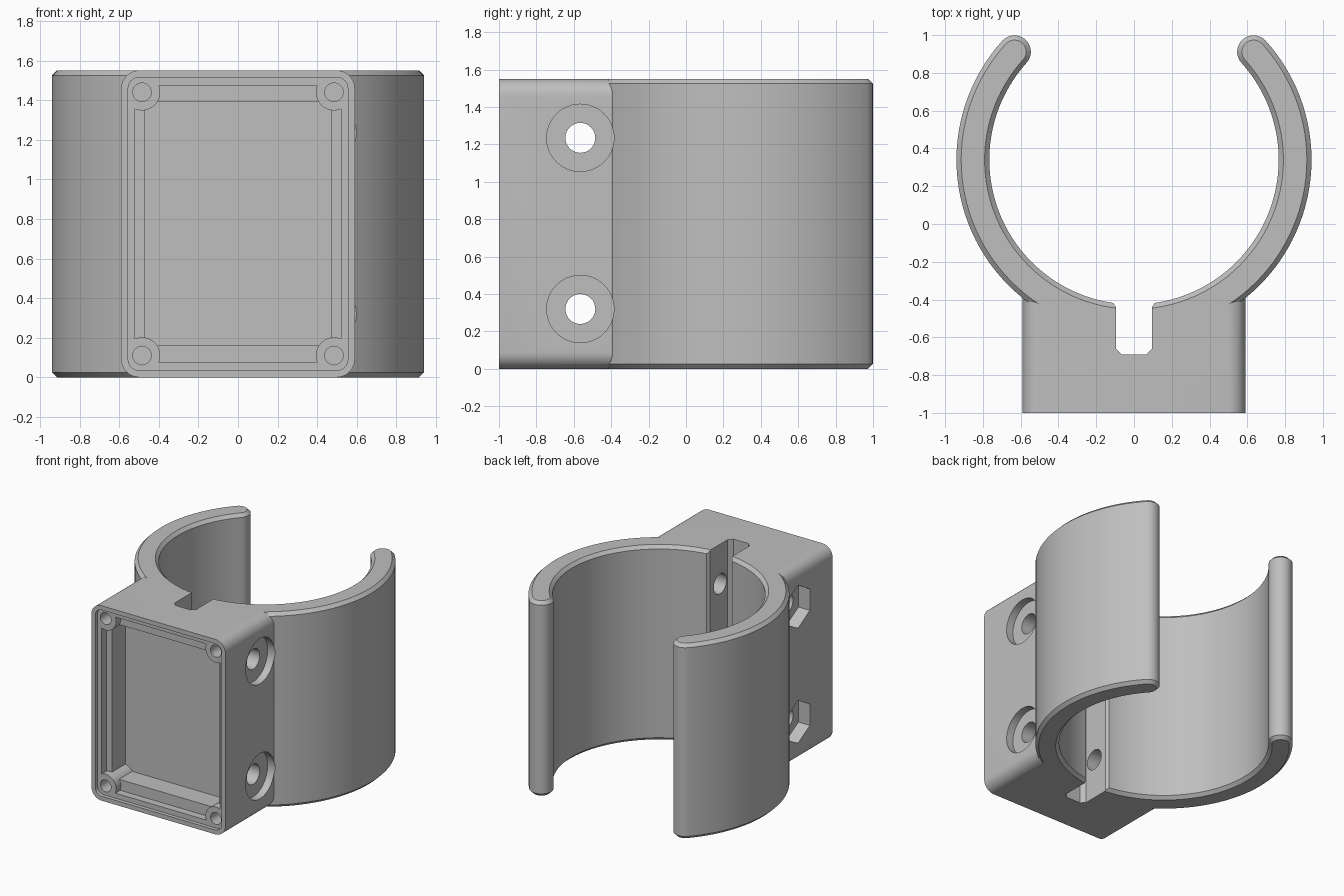
import bpy, bmesh, math
from mathutils import Vector

if "Cube" in bpy.data.objects:
    bpy.data.objects.remove(bpy.data.objects["Cube"])

H = 1.55                      # overall height
CY, R_MID, R_HALF = 0.34, 0.853, 0.087   # clip centre, mid radius, half wall
GAP = math.radians(42.1)      # angle where each arm ends
CH = 0.025                    # edge chamfer

grey = bpy.data.materials.new("light_grey")
grey.diffuse_color = (0.52, 0.52, 0.52, 1)
grey.use_nodes = True
grey.node_tree.nodes["Principled BSDF"].inputs["Base Color"].default_value = grey.diffuse_color


def loft(name, rings):
    """Closed solid through matching rings of points."""
    bm = bmesh.new()
    rows = [[bm.verts.new(p) for p in ring] for ring in rings]
    n = len(rows[0])
    for a, b in zip(rows, rows[1:]):
        for i in range(n):
            j = (i + 1) % n
            bm.faces.new((a[i], a[j], b[j], b[i]))
    bm.faces.new(rows[0][::-1])
    bm.faces.new(rows[-1])
    bmesh.ops.recalc_face_normals(bm, faces=bm.faces)
    me = bpy.data.meshes.new(name)
    bm.to_mesh(me)
    bm.free()
    ob = bpy.data.objects.new(name, me)
    bpy.context.collection.objects.link(ob)
    me.materials.append(grey)
    return ob


def extrude(name, pts, axis, lo, hi):
    """Extrude 2D points along x (pts = y,z), y (x,z) or z (x,y)."""
    put = {"x": lambda p, t: (t, p[0], p[1]),
           "y": lambda p, t: (p[0], t, p[1]),
           "z": lambda p, t: (p[0], p[1], t)}[axis]
    return loft(name, [[put(p, t) for p in pts] for t in (lo, hi)])


def arc(cx, cy, r, a0, a1, n):
    return [(cx + r * math.cos(a0 + (a1 - a0) * i / n),
             cy + r * math.sin(a0 + (a1 - a0) * i / n)) for i in range(n + 1)]


def circle(cx, cy, r, n=32, start=0.0):
    return arc(cx, cy, r, start, start + math.tau, n)[:-1]


def rounded_rect(x, z0, z1, r, n=8):
    pts = []
    for k, (cx, cz) in enumerate(((x - r, z1 - r), (r - x, z1 - r),
                                  (r - x, z0 + r), (x - r, z0 + r))):
        pts += arc(cx, cz, r, k * math.pi / 2, (k + 1) * math.pi / 2, n)
    return pts


def combine(target, other, op="DIFFERENCE"):
    """Apply one boolean and discard the helper."""
    mod = target.modifiers.new("cut", "BOOLEAN")
    mod.operation, mod.solver, mod.object = op, "EXACT", other
    dg = bpy.context.evaluated_depsgraph_get()
    me = bpy.data.meshes.new_from_object(target.evaluated_get(dg))
    target.modifiers.clear()
    target.data = me
    bpy.data.objects.remove(other)


def clip_outline(inset):
    """C-shaped outline with round arm tips, shrunk by inset."""
    h = R_HALF - inset
    a0, a1 = math.pi - GAP, math.tau + GAP
    tip = lambda a: (R_MID * math.cos(a), CY + R_MID * math.sin(a))
    pts = arc(0, CY, R_MID + h, a0, a1, 88)
    pts += arc(*tip(a1), h, a1, a1 + math.pi, 14)[1:-1]
    pts += arc(0, CY, R_MID - h, a1, a0, 88)
    pts += arc(*tip(a0), h, a0 + math.pi, a0 + math.tau, 14)[1:-1]
    return pts


# mounting block, hollowed where the clip wraps into it
body = extrude("clip_bracket", rounded_rect(0.59, 0, H, 0.09), "y", -1, -0.392)
combine(body, extrude("hollow", circle(0, CY, R_MID, 96), "z", -0.1, H + 0.1))

# spring clip with chamfered rims
clip = loft("clip", [[(x, y, z) for x, y in clip_outline(d)]
                     for d, z in ((CH, 0), (0, CH), (0, H - CH), (CH, H))])
combine(body, clip, "UNION")

# clamping slot
half = [(0.065, -0.69), (0.095, -0.66), (0.095, -0.44), (0.12, -0.405), (0.12, -0.3)]
slot = half + [(-x, y) for x, y in reversed(half)]
combine(body, extrude("slot", slot, "z", -0.1, H + 0.1))

# cross bolts: through hole, round head seat on the right, hex nut seat on the left
for z in (0.32, 1.235):
    combine(body, extrude("bolt", circle(-0.565, z, 0.08), "x", -1, 1))
    combine(body, extrude("head", circle(-0.565, z, 0.18, 48), "x", 0.53, 0.8))
    combine(body, extrude("nut", circle(-0.565, z, 0.17, 6, math.pi / 2), "x", -0.8, -0.49))

# stepped front compartment with corner screw posts
posts = [(sx * 0.485, z) for sx in (-1, 1) for z in (0.11, 1.44)]
combine(body, extrude("lid_seat", rounded_rect(0.555, 0.035, H - 0.035, 0.055), "y", -1.1, -0.97))
for x, z0, z1, depth in ((0.52, 0.075, 1.475, -0.91), (0.47, 0.16, 1.39, -0.745)):
    cavity = extrude("cavity", [(-x, z0), (x, z0), (x, z1), (-x, z1)], "y", -0.985, depth)
    for px, pz in posts:
        combine(cavity, extrude("post", circle(px, pz, 0.092), "y", -1.2, -0.6))
    combine(body, cavity)
for px, pz in posts:
    combine(body, extrude("screw", circle(px, pz, 0.047, 24), "y", -1.1, -0.72))

# smooth curved walls, keep sharp edges
bpy.context.view_layer.objects.active = body
body.select_set(True)
bpy.ops.object.shade_smooth_by_angle(angle=math.radians(25))
